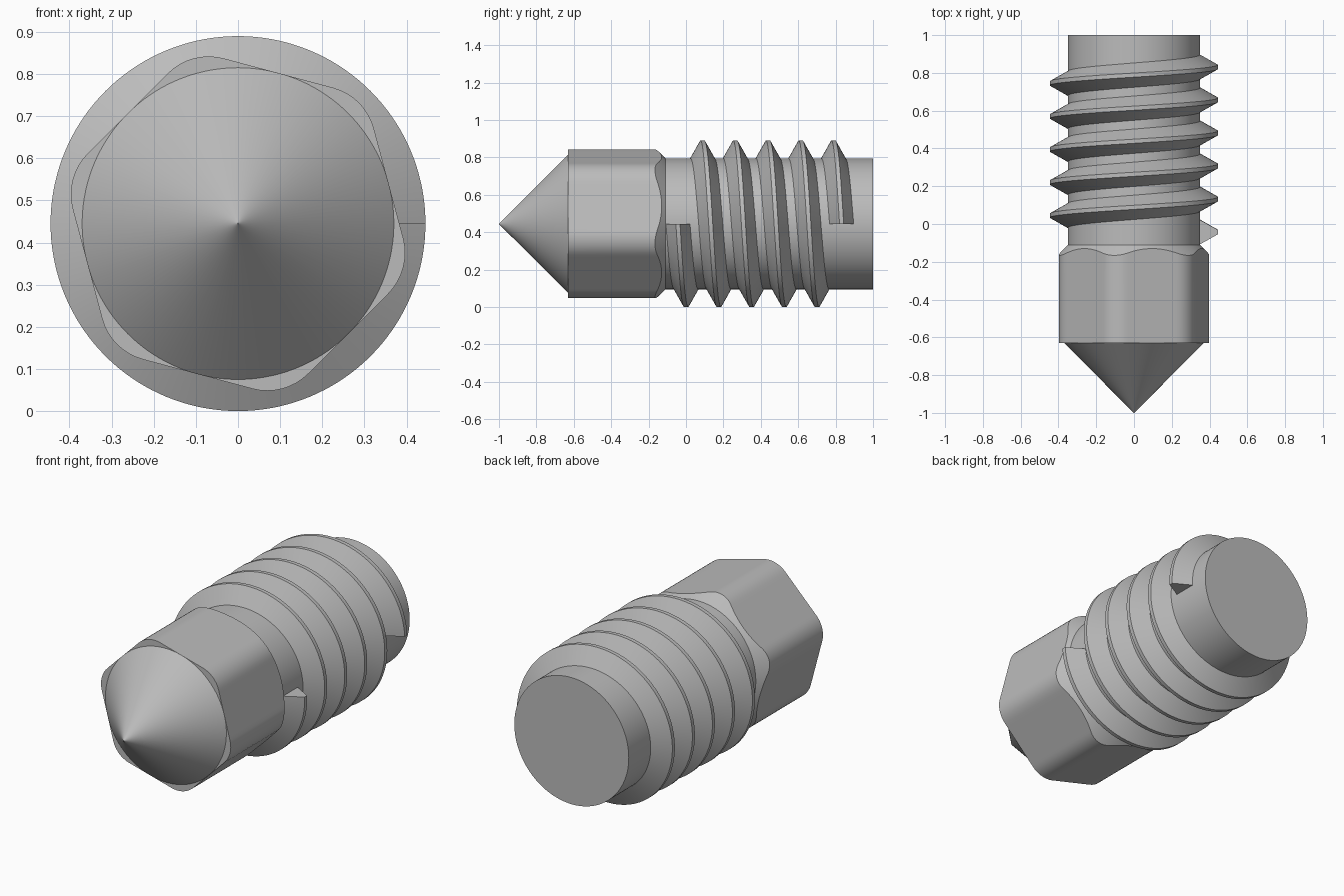
import bpy, bmesh, math
from math import sin, cos, pi, radians, sqrt

cube = bpy.data.objects.get("Cube")
if cube:
    bpy.data.objects.remove(cube, do_unlink=True)

AXIS_Z = 0.445      # height of the long axis
SEG = 144           # steps around the axis
CORE, CREST = 0.35, 0.445
FLAT, FILLET = 0.37, 0.137   # hexagon inner radius, corner rounding

steel = bpy.data.materials.new("grey steel")
grey = (0.5, 0.5, 0.5, 1.0)
steel.diffuse_color = grey
steel.use_nodes = True
steel.node_tree.nodes["Principled BSDF"].inputs["Base Color"].default_value = grey


def polar(r, a, y):
    return (r * cos(a), y, AXIS_Z + r * sin(a))


def loft(name, rings):
    """Skin a list of closed rings and cap both ends."""
    bm = bmesh.new()
    loops = [[bm.verts.new(p) for p in ring] for ring in rings]
    n = len(loops[0])
    for a, b in zip(loops, loops[1:]):
        for i in range(n):
            j = (i + 1) % n
            bm.faces.new((a[i], a[j], b[j], b[i]))
    bm.faces.new(loops[0])
    bm.faces.new(loops[-1])
    bmesh.ops.recalc_face_normals(bm, faces=bm.faces)
    mesh = bpy.data.meshes.new(name)
    bm.to_mesh(mesh)
    bm.free()
    mesh.materials.append(steel)
    obj = bpy.data.objects.new(name, mesh)
    bpy.context.collection.objects.link(obj)
    bpy.ops.object.select_all(action='DESELECT')
    obj.select_set(True)
    bpy.context.view_layer.objects.active = obj
    bpy.ops.object.shade_smooth_by_angle(angle=radians(30))
    return obj


def lathe(name, profile):
    return loft(name, [[polar(r, 2 * pi * i / SEG, y) for i in range(SEG)]
                       for r, y in profile])


def hex_radius(a):
    """Radius of the rounded hexagon at an angle; one corner points to 45 degrees."""
    e = (a - radians(45) + pi / 6) % (pi / 3) - pi / 6
    centre = (FLAT - FILLET) / cos(pi / 6)
    flat_angle = pi / 6 - abs(e)
    if flat_angle < math.atan(centre * sin(pi / 6) / FLAT):
        return FLAT / cos(flat_angle)
    return centre * cos(e) + sqrt(FILLET ** 2 - (centre * sin(e)) ** 2)


# Conical tip and plain round shank
lathe("pointed_tip", [(0.001, -1.0), (FLAT, -0.63)])
lathe("shank", [(CORE, -0.12), (CORE, 1.0)])

# Hexagon with a conical chamfer at its rear end
HEX_END = -0.11
angles = [2 * pi * i / SEG for i in range(SEG)]
loft("hex_body", [
    [polar(hex_radius(a), a, -0.63) for a in angles],
    [polar(hex_radius(a), a, HEX_END - (hex_radius(a) - CORE)) for a in angles],
    [polar(CORE, a, HEX_END) for a in angles],
])

# Helical thread with a flat crest, five turns
PITCH, TURNS, START = 0.175, 5, -0.043
section = [(CORE - 0.01, -0.07), (CREST, -0.011), (CREST, 0.011), (CORE - 0.01, 0.07)]
steps = TURNS * SEG
loft("thread", [
    [polar(r, -2 * pi * k / SEG, START + PITCH * k / SEG + dy) for r, dy in section]
    for k in range(steps + 1)
])
